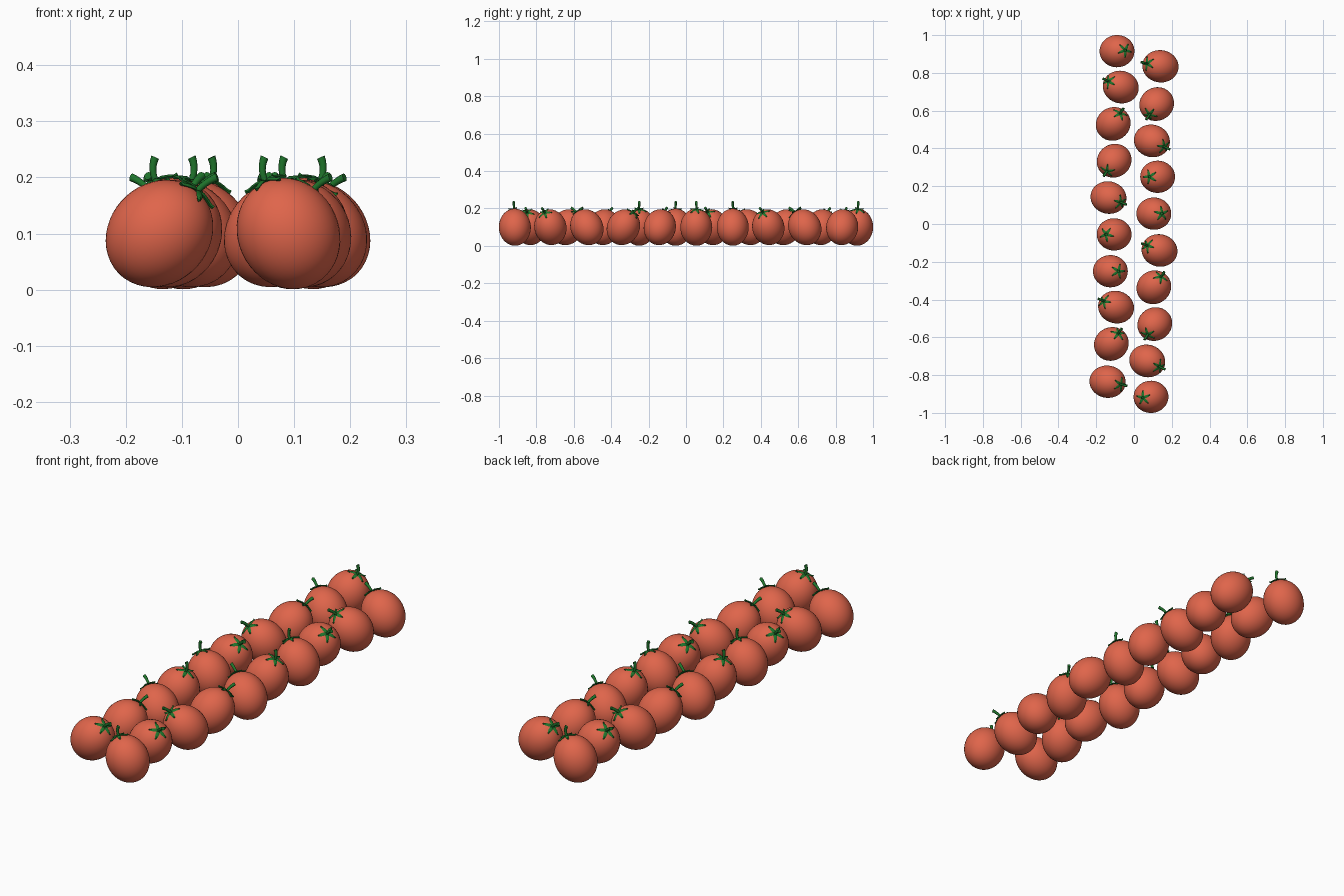
import bpy, bmesh, math
from mathutils import Matrix, Vector

cube = bpy.data.objects.get("Cube")
if cube:
    bpy.data.objects.remove(cube)


def material(name, rgb):
    mat = bpy.data.materials.new(name)
    mat.use_nodes = True
    mat.diffuse_color = (*rgb, 1)
    mat.node_tree.nodes["Principled BSDF"].inputs["Base Color"].default_value = (*rgb, 1)
    return mat


RED = material("tomato red", (0.74, 0.13, 0.07))
GREEN = material("stem green", (0.014, 0.18, 0.025))
WIDE, TALL = 0.0885, 0.101


def add_object(name, bm, mat, matrix):
    bmesh.ops.recalc_face_normals(bm, faces=bm.faces)
    mesh = bpy.data.meshes.new(name)
    bm.to_mesh(mesh)
    bm.free()
    mesh.transform(matrix)
    mesh.materials.append(mat)
    obj = bpy.data.objects.new(name, mesh)
    bpy.context.collection.objects.link(obj)
    bpy.ops.object.select_all(action="DESELECT")
    obj.select_set(True)
    bpy.context.view_layer.objects.active = obj
    bpy.ops.object.shade_smooth_by_angle(angle=math.radians(50))


def loft(bm, rings):
    """Bridge equal rings of points into a closed tube."""
    loops = [[bm.verts.new(p) for p in ring] for ring in rings]
    n = len(loops[0])
    for a, b in zip(loops, loops[1:]):
        for i in range(n):
            j = (i + 1) % n
            bm.faces.new((a[i], a[j], b[j], b[i]))
    bm.faces.new(loops[0])
    bm.faces.new(loops[-1])


def fruit():
    bm = bmesh.new()
    bmesh.ops.create_uvsphere(bm, u_segments=40, v_segments=24, radius=1)
    bmesh.ops.scale(bm, vec=(WIDE, WIDE, TALL), verts=bm.verts)
    return bm


# Sepal cross-sections: distance out, height, half width
SEPAL = [(0, 0.101, 0.004), (0.012, 0.104, 0.0075), (0.025, 0.101, 0.007),
         (0.035, 0.0975, 0.0045), (0.041, 0.098, 0.0008)]


def calyx(spin, bend):
    bm = bmesh.new()
    # Five pointed sepals
    for k in range(5):
        turn = Matrix.Rotation(spin + k * math.tau / 5, 3, "Z")
        loft(bm, [[turn @ Vector(p) for p in
                   ((r, -w, z), (r, 0, z + 0.003), (r, w, z), (r, 0, z - 0.004))]
                  for r, z, w in SEPAL])
    # Curved stem, flaring at the cut end
    point, rings, steps = Vector((0, 0, 0.099)), [], 7
    for i in range(steps):
        t = i / (steps - 1)
        tilt = Matrix.Rotation(bend * t, 3, "Y")
        radius = 0.0055 + 0.0018 * t * t
        rings.append([point + tilt @ Vector((radius * math.cos(a), radius * math.sin(a), 0))
                      for a in (math.tau * s / 10 for s in range(10))])
        point = point + tilt @ Vector((0, 0, 0.0078))
    loft(bm, rings)
    return bm


# One row: centre x, centre y, then the offset of the calyx in x and y
ROW = [(-0.09, 0.915, 0.04, 0.005), (-0.07, 0.725, -0.06, 0.03),
       (-0.11, 0.53, 0.035, 0.055), (-0.105, 0.335, -0.035, -0.055),
       (-0.135, 0.14, 0.06, -0.025), (-0.105, -0.055, -0.04, 0),
       (-0.125, -0.25, 0.04, 0), (-0.095, -0.44, -0.06, 0.03),
       (-0.12, -0.635, 0.035, 0.055), (-0.14, -0.835, 0.065, -0.015)]

# The second row is the first turned half way round
for side, half_turn in (("right", 0), ("left", math.pi)):
    for n, (x, y, dx, dy) in enumerate(ROW, 1):
        lean = math.asin(math.hypot(dx, dy) / 0.1)
        heading = math.atan2(dy, dx)
        place = (Matrix.Rotation(half_turn, 4, "Z")
                 @ Matrix.Translation((x, y, 0.1))
                 @ Matrix.Diagonal((1.02, 0.965, 1, 1))
                 @ Matrix.Rotation(heading, 4, "Z")
                 @ Matrix.Rotation(lean, 4, "Y"))
        bend = math.radians(-50 if lean < 0.5 else 30)
        add_object(f"tomato_{side}_{n}", fruit(), RED, place)
        add_object(f"calyx_{side}_{n}", calyx(n * 0.9, bend), GREEN, place)
